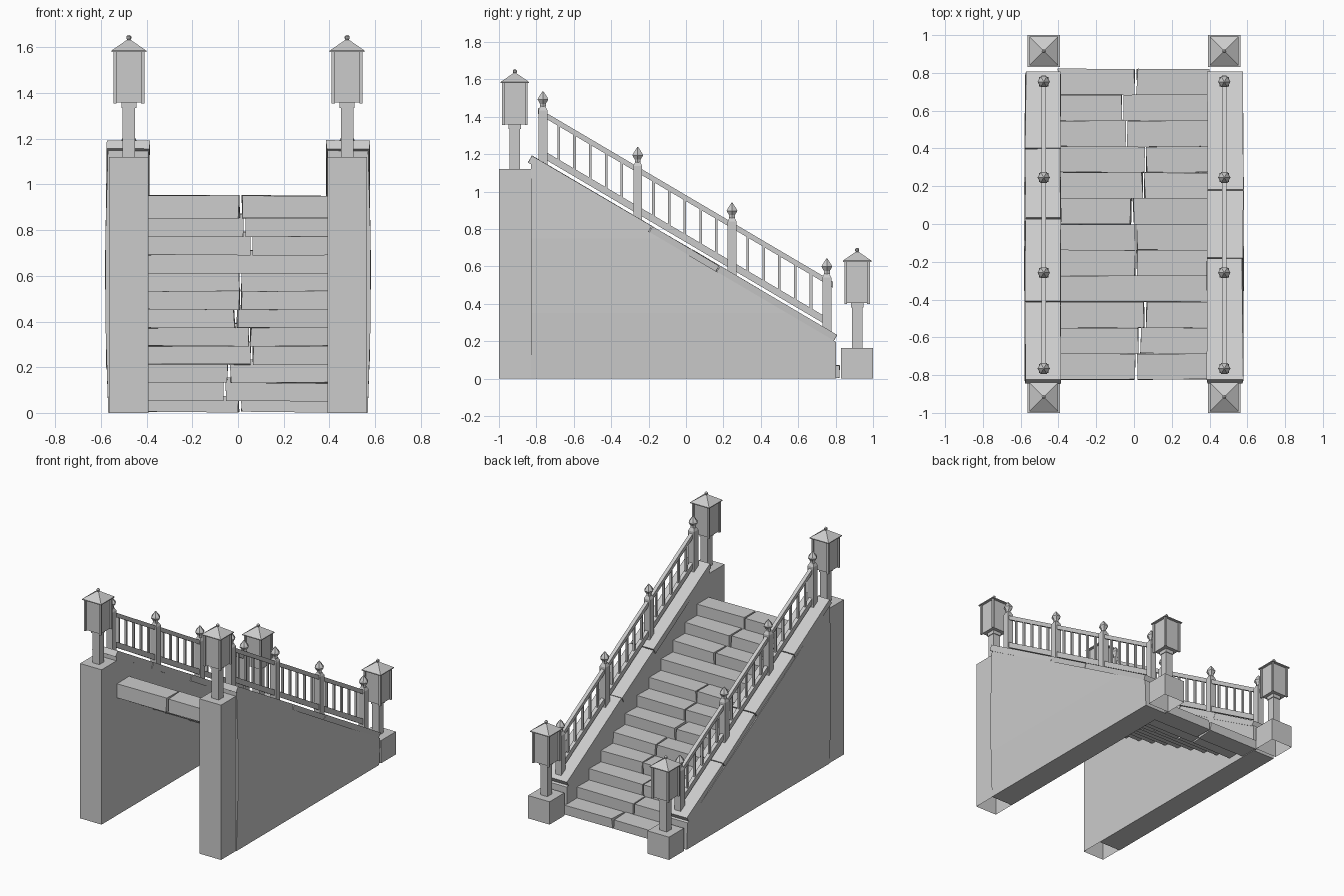
import bpy, bmesh, math, random
from mathutils import Vector

if "Cube" in bpy.data.objects:
    bpy.data.objects.remove(bpy.data.objects["Cube"])

random.seed(4)
SLOPE = -0.589


def rake(y):
    # height of the coping's top surface at depth y
    return 0.709 + SLOPE * y


def finish(name, bm):
    bmesh.ops.recalc_face_normals(bm, faces=bm.faces)
    me = bpy.data.meshes.new(name)
    bm.to_mesh(me)
    bm.free()
    ob = bpy.data.objects.new(name, me)
    bpy.context.collection.objects.link(ob)
    return ob


def prism(bm, pts, x0, x1, jit=0.0):
    # extrude a (y, z) outline from x0 to x1
    j = lambda: random.uniform(-jit, jit)
    rings = [[bm.verts.new((x + j(), y + j() * .5, z + j() * .5)) for y, z in pts]
             for x in (x0, x1)]
    n = len(pts)
    bm.faces.new(rings[0])
    bm.faces.new(rings[1][::-1])
    for i in range(n):
        k = (i + 1) % n
        bm.faces.new((rings[0][i], rings[1][i], rings[1][k], rings[0][k]))


def box(bm, x0, x1, y0, y1, z0, z1, jit=0.0):
    prism(bm, [(y0, z0), (y1, z0), (y1, z1), (y0, z1)], x0, x1, jit)


def raked(bm, x, half, ya, yb, lo, hi):
    # bar following the stair slope
    prism(bm, [(ya, rake(ya) + lo), (yb, rake(yb) + lo),
               (yb, rake(yb) + hi), (ya, rake(ya) + hi)], x - half, x + half)


def lathe(bm, x, y, prof, sides, turn=0.0):
    # stack of rings, top and bottom closed
    rings = [[bm.verts.new((x + r * math.cos(turn + 2 * math.pi * i / sides),
                            y + r * math.sin(turn + 2 * math.pi * i / sides), z))
              for i in range(sides)] for r, z in prof]
    for a, b in zip(rings, rings[1:]):
        for i in range(sides):
            k = (i + 1) % sides
            bm.faces.new((a[i], a[k], b[k], b[i]))
    bm.faces.new(rings[0][::-1])
    bm.faces.new(rings[-1])


# Steps: highest at the front, each split at an uneven joint
joints = [.01, .03, .06, None, .01, .01, -.01, .05, .06, -.04, -.06, .01]
bm = bmesh.new()
for i, seam in enumerate(joints):
    y0 = -.823 + .137 * i
    top = .952 - .08 * i
    bot = max(0.003, top - .1)
    if seam is None:
        box(bm, -.4, .4, y0, y0 + .137, bot, top, .004)
    else:
        box(bm, -.4, seam - .006, y0, y0 + .137, bot, top, .005)
        box(bm, seam + .006, .4, y0, y0 + .137, bot, top, .005)
finish("stone_steps", bm)

seams = {-1: [-.825, -.41, .03, .40, .81], 1: [-.825, -.18, .18, .81]}
for s, side in ((-1, "left"), (1, "right")):
    cx = s * .478

    # Side wall with a slightly bulging outer face
    bm = bmesh.new()
    prism(bm, [(-.83, 0), (.803, 0), (.803, rake(.803) - .04), (-.83, rake(-.83) - .04)],
          s * .392, s * .568)
    for co, no in (((0, 0, .35), (0, 0, 1)), ((0, 0, .75), (0, 0, 1)),
                   ((0, -.4, 0), (0, 1, 0)), ((0, .1, 0), (0, 1, 0))):
        bmesh.ops.bisect_plane(bm, geom=bm.verts[:] + bm.edges[:] + bm.faces[:],
                               plane_co=co, plane_no=no)
    for v in bm.verts:
        if abs(v.co.x) > .5:
            v.co.x += s * .014 * math.sin(math.pi * min(v.co.z / 1.2, 1))
    finish(side + "_side_wall", bm)

    # Coping slabs, ends cut square to the slope
    bm = bmesh.new()
    n = Vector((-SLOPE, 1)).normalized() * .043
    for a, b in zip(seams[s], seams[s][1:]):
        a, b = a + .002, b - .002
        prism(bm, [(a - n.x, rake(a) - n.y), (b - n.x, rake(b) - n.y),
                   (b, rake(b)), (a, rake(a))], s * .387, s * .575, .004)
    finish(side + "_coping", bm)

    # Rails and balusters
    bm = bmesh.new()
    raked(bm, cx, .013, -.79, .785, .24, .272)
    raked(bm, cx, .013, -.765, .765, .02, .062)
    finish(side + "_rails", bm)
    posts = [-.765, -.258, .246, .753]
    bm = bmesh.new()
    for a, b in zip(posts, posts[1:]):
        for k in range(1, 6):
            y = a + (b - a) * k / 6
            box(bm, cx - .007, cx + .007, y - .007, y + .007, rake(y) + .05, rake(y) + .25)
    finish(side + "_balusters", bm)

    # Railing posts with faceted finials
    bm = bmesh.new()
    for y in posts:
        z = rake(y)
        box(bm, cx - .024, cx + .024, y - .024, y + .024, z - .02, z + .275)
        lathe(bm, cx, y, [(.034, z + .275), (.018, z + .298)], 4, math.pi / 4)
        lathe(bm, cx, y, [(.018, z + .295), (.018, z + .31), (.033, z + .333),
                          (.027, z + .345), (.003, z + .377)], 6)
    finish(side + "_railing_posts", bm)

    # End pillars (open underneath) and lanterns
    for y, h, where in ((-.915, 1.12, "upper"), (.915, .165, "lower")):
        bm = bmesh.new()
        box(bm, cx - .086, cx + .086, y - .085, y + .085, 0, h)
        bm.normal_update()
        bmesh.ops.recalc_face_normals(bm, faces=bm.faces)
        bmesh.ops.delete(bm, geom=[f for f in bm.faces if f.normal.z < -.9],
                         context='FACES_ONLY')
        finish(f"{side}_{where}_pillar", bm)

        bm = bmesh.new()
        box(bm, cx - .028, cx + .028, y - .028, y + .028, h, h + .215)
        box(bm, cx - .033, cx + .033, y - .033, y + .033, h + .215, h + .24)
        box(bm, cx - .058, cx + .058, y - .058, y + .058, h + .24, h + .465)
        for dx in (-.061, .061):
            for dy in (-.061, .061):
                box(bm, cx + dx - .007, cx + dx + .007, y + dy - .007, y + dy + .007,
                    h + .235, h + .465)
        lathe(bm, cx, y, [(.108, h + .46), (.108, h + .466), (.012, h + .513)],
              4, math.pi / 4)
        lathe(bm, cx, y, [(.005, h + .51), (.011, h + .519), (.011, h + .527),
                          (.004, h + .535)], 8)
        finish(f"{side}_{where}_lantern", bm)
